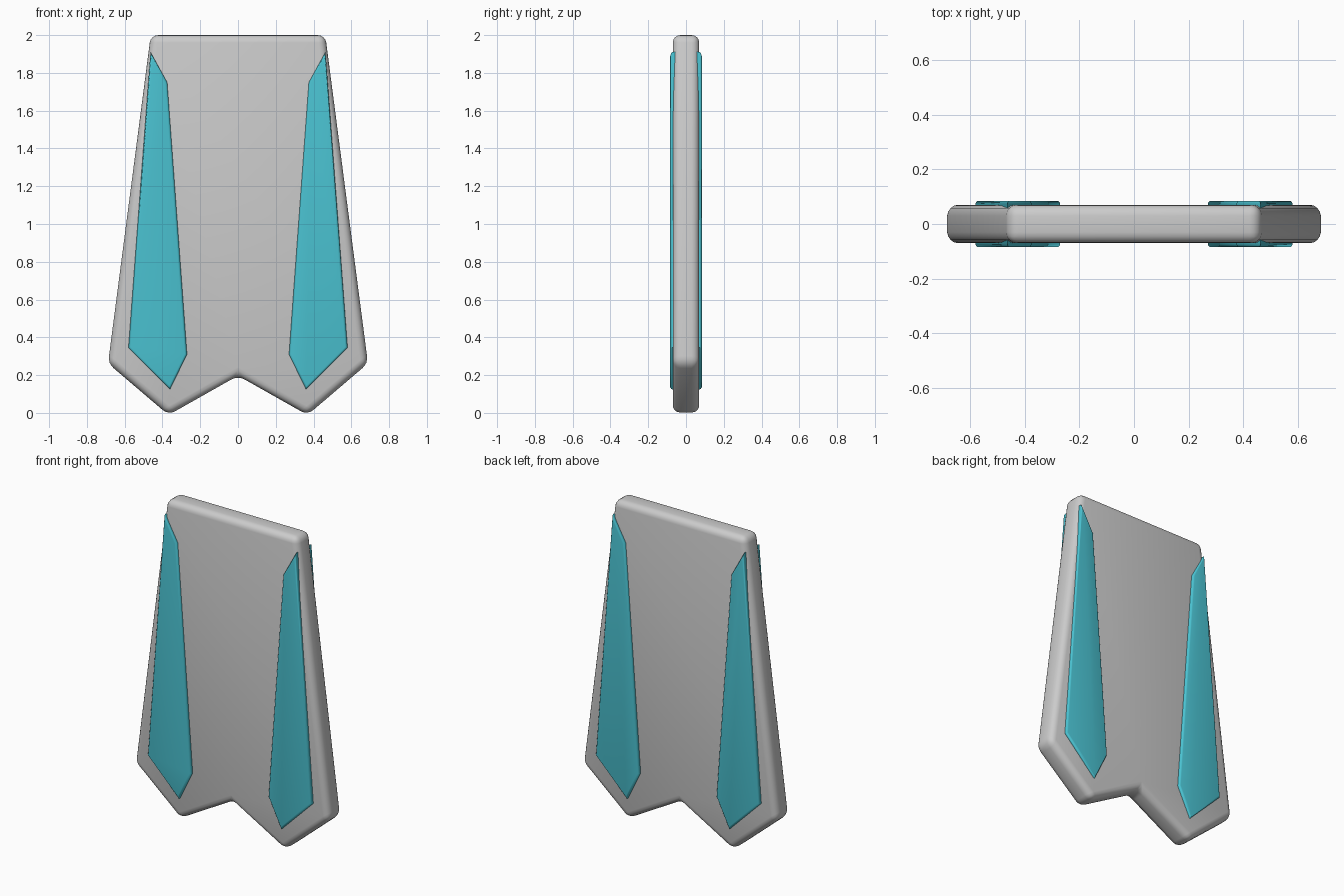
import bpy, bmesh

if "Cube" in bpy.data.objects:
    bpy.data.objects.remove(bpy.data.objects["Cube"])


def plate(name, outline, half, bevel, segments, all_edges, color=None):
    """Extrude an (x, z) outline through y and round its edges."""
    bm = bmesh.new()
    front = [bm.verts.new((x, -half, z)) for x, z in outline]
    back = [bm.verts.new((x, half, z)) for x, z in outline]
    bm.faces.new(front)
    bm.faces.new(back[::-1])
    n = len(outline)
    for i in range(n):
        j = (i + 1) % n
        bm.faces.new((front[i], back[i], back[j], front[j]))
    bmesh.ops.recalc_face_normals(bm, faces=bm.faces)
    edges = [e for e in bm.edges
             if all_edges or abs(e.verts[0].co.y - e.verts[1].co.y) < 1e-5]
    bmesh.ops.bevel(bm, geom=edges, offset=bevel, offset_type='OFFSET',
                    segments=segments, profile=0.5, affect='EDGES',
                    clamp_overlap=True)
    bmesh.ops.recalc_face_normals(bm, faces=bm.faces)
    mesh = bpy.data.meshes.new(name)
    bm.to_mesh(mesh)
    bm.free()
    obj = bpy.data.objects.new(name, mesh)
    bpy.context.collection.objects.link(obj)
    if color:
        mat = bpy.data.materials.new(name + "_color")
        mat.diffuse_color = color
        mat.use_nodes = True
        mat.node_tree.nodes["Principled BSDF"].inputs["Base Color"].default_value = mat.diffuse_color
        mesh.materials.append(mat)
    bpy.ops.object.select_all(action='DESELECT')
    obj.select_set(True)
    bpy.context.view_layer.objects.active = obj
    bpy.ops.object.shade_smooth_by_angle(angle=0.6)
    return obj


# Main tapered plate with a notched lower edge
right = [(0.462, 2.0), (0.688, 0.262), (0.368, -0.011)]
body = right + [(0, 0.197)] + [(-x, z) for x, z in right[::-1]]
plate("body_plate", body, 0.07, 0.04, 4, True)

# Raised inlay strips, showing on both faces
inlay = [(0.463, 1.91), (0.375, 1.75), (0.27, 0.31), (0.36, 0.125), (0.58, 0.345)]
for side, s in (("right", 1), ("left", -1)):
    plate("inlay_" + side, [(s * x, z) for x, z in inlay], 0.085, 0.012, 3,
          False, (0.07, 0.55, 0.65, 1))
